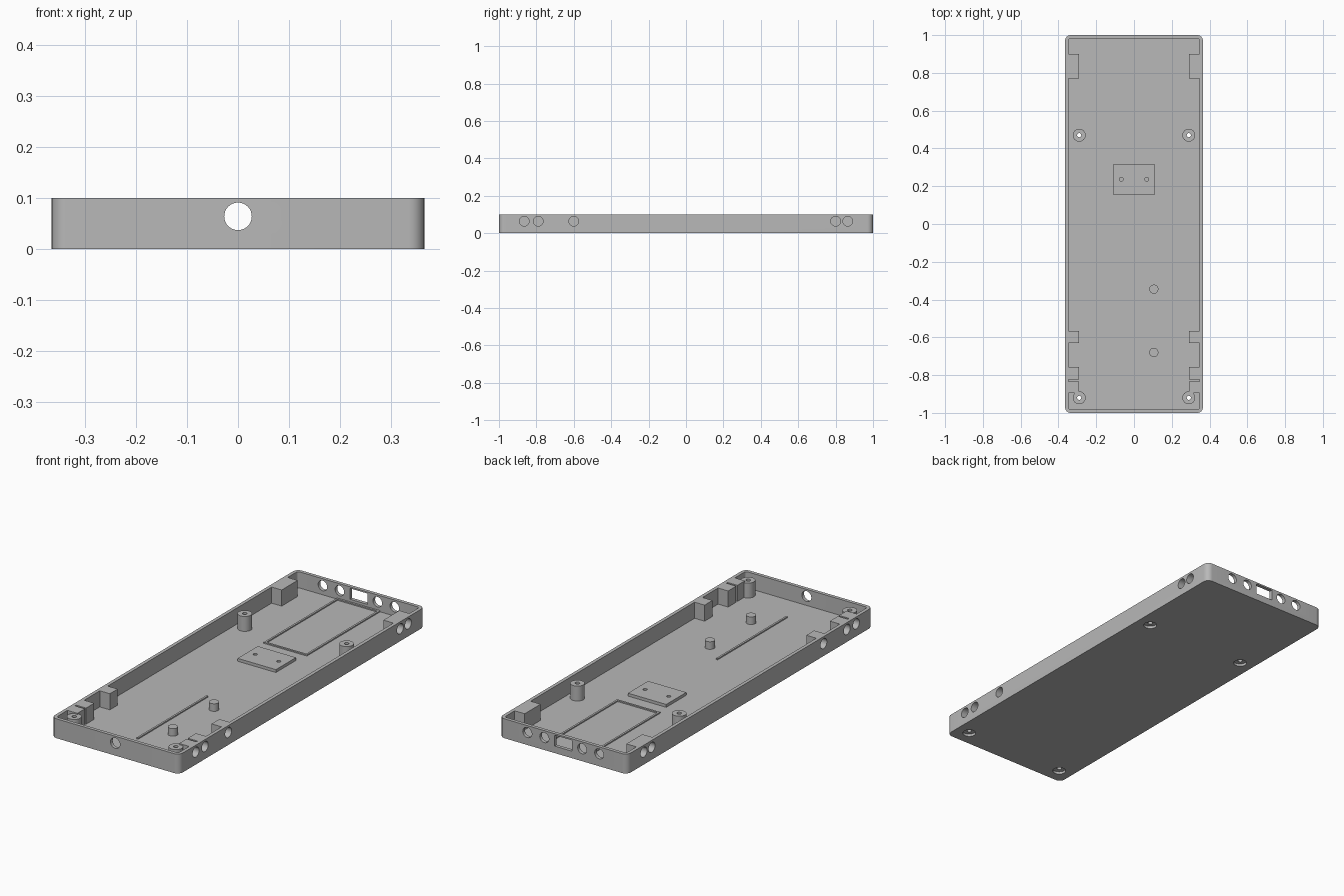
import bpy, bmesh, math
from mathutils import Matrix, Vector

if "Cube" in bpy.data.objects:
    bpy.data.objects.remove(bpy.data.objects["Cube"])

W, L, H = 0.365, 1.0, 0.1          # half width, half length, height
WALL, FLOOR = 0.018, 0.017
HOLE_Z, HOLE_R = 0.064, 0.026

grey = bpy.data.materials.new("plain_grey")
grey.use_nodes = True
grey.diffuse_color = (0.48, 0.48, 0.48, 1)
grey.node_tree.nodes["Principled BSDF"].inputs["Base Color"].default_value = grey.diffuse_color


def make(name, bm):
    mesh = bpy.data.meshes.new(name)
    bmesh.ops.recalc_face_normals(bm, faces=bm.faces[:])
    bm.to_mesh(mesh)
    bm.free()
    mesh.materials.append(grey)
    obj = bpy.data.objects.new(name, mesh)
    bpy.context.collection.objects.link(obj)
    return obj


def box(name, lo, hi, radius=0):
    """Box between two corners, with optional rounded upright edges."""
    lo, hi = Vector(lo), Vector(hi)
    bm = bmesh.new()
    bmesh.ops.create_cube(bm, size=1)
    for v in bm.verts:
        v.co = (lo + hi) / 2 + v.co * (hi - lo)
    if radius:
        upright = [e for e in bm.edges
                   if abs(e.verts[0].co.z - e.verts[1].co.z) > 0.001]
        bmesh.ops.bevel(bm, geom=upright, offset=radius, segments=8,
                        profile=0.5, affect='EDGES')
    return make(name, bm)


def rod(name, centre, radius, length, axis='Z'):
    turn = {'X': Matrix.Rotation(math.pi / 2, 4, 'Y'),
            'Y': Matrix.Rotation(math.pi / 2, 4, 'X'),
            'Z': Matrix()}[axis]
    bm = bmesh.new()
    bmesh.ops.create_cone(bm, cap_ends=True, segments=32, radius1=radius,
                          radius2=radius, depth=length,
                          matrix=Matrix.Translation(centre) @ turn)
    return make(name, bm)


def upright_rod(name, x, y, radius, z0, z1):
    return rod(name, (x, y, (z0 + z1) / 2), radius, z1 - z0)


def combine(target, tool, operation='DIFFERENCE'):
    mod = target.modifiers.new("combine", 'BOOLEAN')
    mod.operation, mod.solver, mod.object = operation, 'EXACT', tool
    bpy.context.view_layer.objects.active = target
    bpy.ops.object.modifier_apply(modifier=mod.name)
    bpy.data.objects.remove(tool)


# Open tray
tray = box("tray", (-W, -L, 0), (W, L, H), 0.03)
combine(tray, box("cavity", (WALL - W, WALL - L, FLOOR), (W - WALL, L - WALL, H + 0.1), 0.012))

# Blocks along the side walls, flush with the rim
for side in (-1, 1):
    for y0, y1 in ((0.77, 0.9), (-0.63, -0.566), (-0.823, -0.757), (-0.894, -0.833)):
        xs = sorted((side * 0.29, side * (W - WALL / 2)))
        combine(tray, box("block", (xs[0], y0, FLOOR / 2), (xs[1], y1, H)), 'UNION')

# Blind round sockets in both sides
for side in (-1, 1):
    for y in (-0.865, -0.79, -0.6, 0.8, 0.865):
        combine(tray, rod("socket", (side * W, y, HOLE_Z), HOLE_R, 0.08, 'X'))

# Openings in the front and back walls
combine(tray, rod("front_opening", (0, -L, HOLE_Z), 0.027, 0.1, 'Y'))
for x in (-0.205, -0.108, 0.108, 0.205):
    combine(tray, rod("back_opening", (x, L, HOLE_Z), HOLE_R, 0.1, 'Y'))
combine(tray, box("back_slot", (-0.05, L - 0.05, 0.036), (0.05, L + 0.05, 0.092)))

# Screw posts with holes and recesses underneath
parts = [tray]
for x in (-0.29, 0.29):
    for y in (-0.92, 0.47):
        post = upright_rod("screw_post", x, y, 0.034, 0.013, 0.094)
        combine(tray, upright_rod("recess", x, y, 0.032, -0.01, 0.013))
        for body in (tray, post):
            combine(body, upright_rod("screw_hole", x, y, 0.011, -0.02, 0.2))
        parts.append(post)

# Raised mounting plate with two holes
plate = box("mounting_plate", (-0.109, 0.153, FLOOR - 0.002), (0.109, 0.317, 0.032))
for x in (-0.067, 0.067):
    combine(plate, upright_rod("plate_hole", x, 0.237, 0.01, 0.0, 0.05))
parts.append(plate)

# Two support pins
for y in (-0.68, -0.345):
    parts.append(upright_rod("support_pin", 0.105, y, 0.024, FLOOR - 0.002, 0.056))

# Low ridges: a three-sided frame by the back wall and a centre guide
rib, top = 0.005, FLOOR + 0.006
back = L - WALL
for x, y0, y1 in ((-0.118, 0.385, back), (0.118, 0.385, back), (0, -0.82, -0.25)):
    parts.append(box("floor_ridge", (x - rib, y0, FLOOR - 0.002), (x + rib, y1, top)))
for y in (0.385, back - 2 * rib):
    parts.append(box("cross_ridge", (-0.113, y, FLOOR - 0.002), (0.113, y + 2 * rib, top)))

# Smooth the round surfaces, keep the edges crisp
bpy.ops.object.select_all(action='DESELECT')
for part in parts:
    part.select_set(True)
bpy.context.view_layer.objects.active = tray
bpy.ops.object.shade_smooth_by_angle(angle=math.radians(30))
